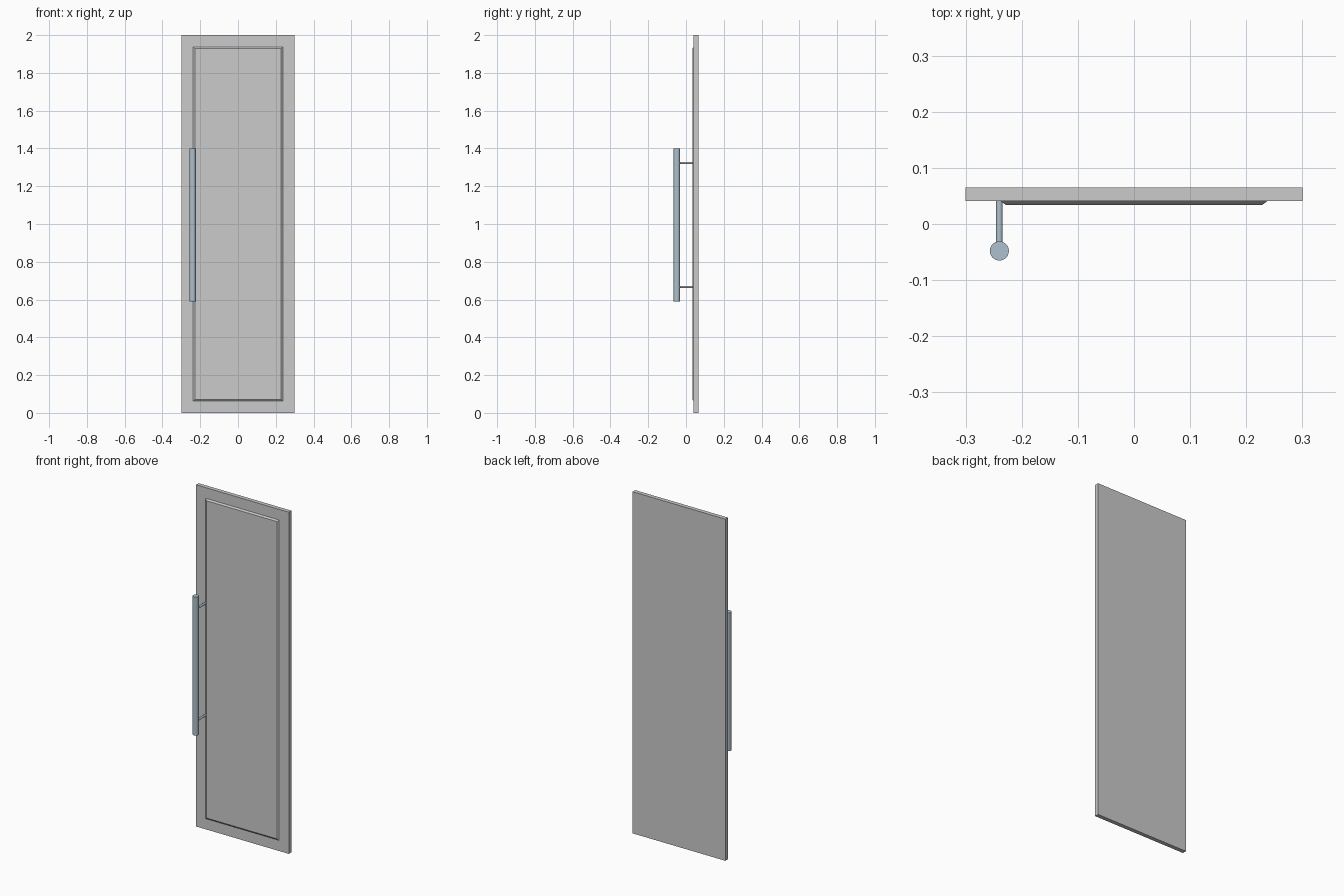
import bpy, bmesh
from math import pi

if "Cube" in bpy.data.objects:
    bpy.data.objects.remove(bpy.data.objects["Cube"])


def mesh_object(name, bm):
    bmesh.ops.recalc_face_normals(bm, faces=bm.faces)
    me = bpy.data.meshes.new(name)
    bm.to_mesh(me)
    bm.free()
    ob = bpy.data.objects.new(name, me)
    bpy.context.collection.objects.link(ob)
    return ob


def rod(name, radius, depth, location, rotation=(0, 0, 0), sides=32):
    bpy.ops.mesh.primitive_cylinder_add(vertices=sides, radius=radius, depth=depth,
                                        location=location, rotation=rotation)
    ob = bpy.context.object
    ob.name = name
    ob.data.materials.append(steel)
    bpy.ops.object.shade_smooth_by_angle()
    return ob


steel = bpy.data.materials.new("brushed_steel")
steel.diffuse_color = (0.42, 0.53, 0.61, 1)
steel.use_nodes = True
steel.node_tree.nodes["Principled BSDF"].inputs["Base Color"].default_value = steel.diffuse_color

WIDTH, HEIGHT = 0.6, 2.0
FRONT, BACK = 0.041, 0.065      # y of the slab faces
PANEL_FRONT = 0.034             # y of the raised panel face
MARGIN, BEVEL = 0.088, 0.013    # panel border and sloped edge width

# Door slab, with the raised panel inset into its front face
bm = bmesh.new()
bmesh.ops.create_cube(bm, size=1)
bmesh.ops.scale(bm, vec=(WIDTH, BACK - FRONT, HEIGHT), verts=bm.verts)
bmesh.ops.translate(bm, vec=(0, (FRONT + BACK) / 2, HEIGHT / 2), verts=bm.verts)
bm.normal_update()
face = min(bm.faces, key=lambda f: f.calc_center_median().y)
bmesh.ops.inset_region(bm, faces=[face], thickness=MARGIN)
bmesh.ops.inset_region(bm, faces=[face], thickness=BEVEL)
for v in face.verts:
    v.co.y = PANEL_FRONT
mesh_object("door_panel", bm)

# Vertical bar handle with two standoff posts
HX, HY, HZ = -0.24, -0.048, 0.995
rod("handle_bar", 0.017, 0.81, (HX, HY, HZ))
for side, label in ((1, "upper"), (-1, "lower")):
    rod(f"{label}_handle_post", 0.006, FRONT - HY,
        (HX, (FRONT + HY) / 2, HZ + side * 0.328), (pi / 2, 0, 0), 24)
